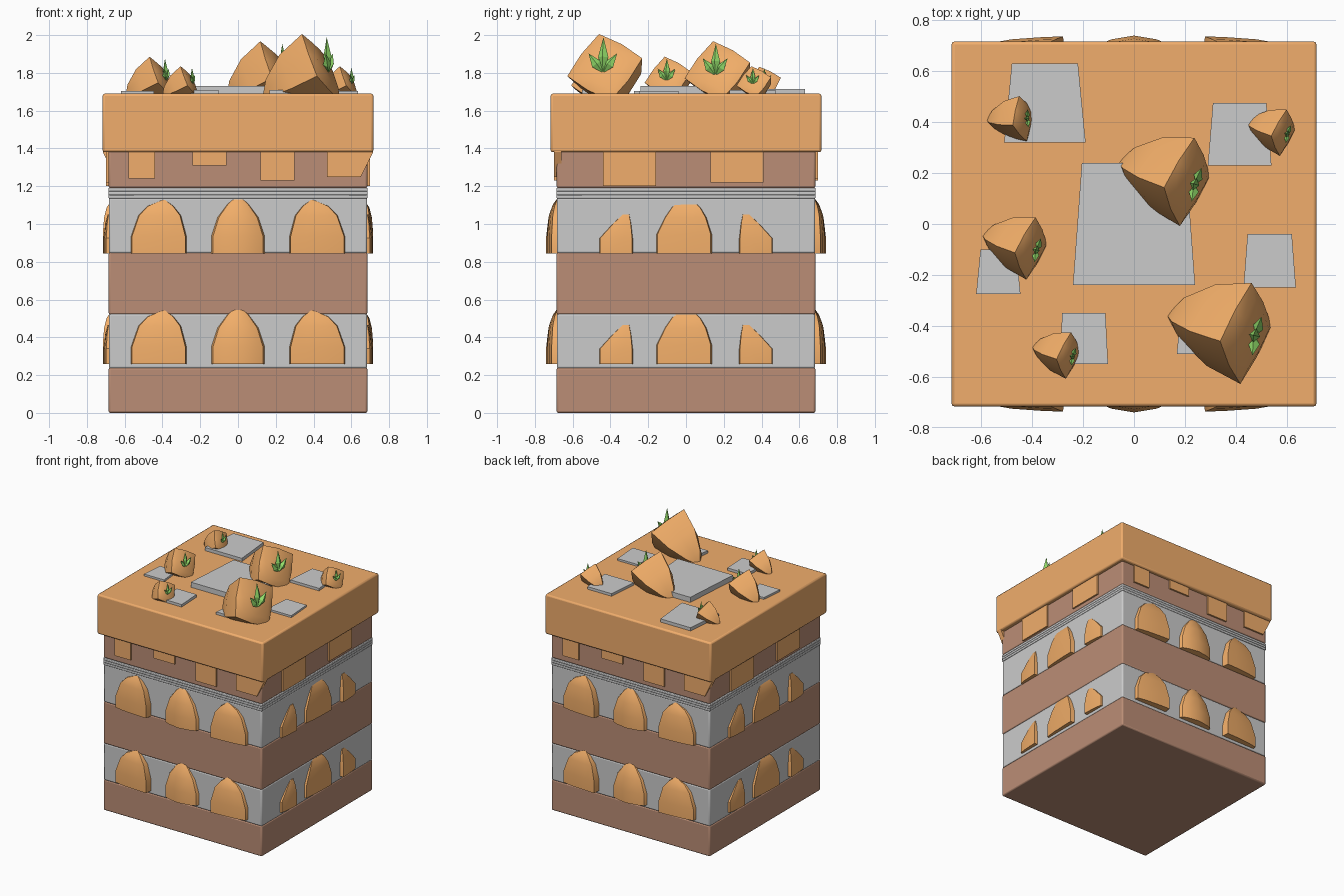
import bpy, bmesh, math
from mathutils import Matrix, Vector

if "Cube" in bpy.data.objects:
    bpy.data.objects.remove(bpy.data.objects["Cube"])


def material(name, rgb):
    m = bpy.data.materials.new(name)
    m.diffuse_color = (*rgb, 1)
    m.use_nodes = True
    m.node_tree.nodes["Principled BSDF"].inputs["Base Color"].default_value = m.diffuse_color
    return m


SPONGE = material("sponge", (0.50, 0.27, 0.18))
ICING = material("icing", (0.88, 0.42, 0.15))
FRUIT = material("fruit", (0.88, 0.42, 0.14))
LEAF = material("leaf", (0.30, 0.75, 0.15))


def finish(name, bm, mat=None, smooth=None, bevel=0):
    bmesh.ops.recalc_face_normals(bm, faces=bm.faces)
    me = bpy.data.meshes.new(name)
    bm.to_mesh(me)
    bm.free()
    ob = bpy.data.objects.new(name, me)
    bpy.context.collection.objects.link(ob)
    if mat:
        me.materials.append(mat)
    if bevel:
        b = ob.modifiers.new("bevel", 'BEVEL')
        b.width, b.segments = bevel, 2
    if smooth:
        bpy.ops.object.select_all(action='DESELECT')
        ob.select_set(True)
        bpy.context.view_layer.objects.active = ob
        bpy.ops.object.shade_smooth_by_angle(angle=math.radians(smooth))
    return ob


def slab(name, half, z0, z1, mat=None, bevel=0.01):
    bm = bmesh.new()
    bmesh.ops.create_cube(bm, size=1, matrix=Matrix.Translation((0, 0, (z0 + z1) / 2))
                          @ Matrix.Diagonal((2 * half, 2 * half, z1 - z0, 1)))
    return finish(name, bm, mat, 40, bevel)


def loft(bm, rings, closed=True):
    """Skin a list of point rings and cap both ends."""
    rows = [[bm.verts.new(p) for p in r] for r in rings]
    n = len(rows[0])
    for a, b in zip(rows, rows[1:]):
        for i in range(n):
            j = (i + 1) % n
            bm.faces.new((a[i], a[j], b[j], b[i]))
    bm.faces.new(rows[0])
    bm.faces.new(rows[-1])


def prism(bm, outline, mat4):
    """Extrude an outline given in xyz pairs (near, far)."""
    loft(bm, [[mat4 @ Vector(p) for p in side] for side in outline])


# Sponge and cream layers
slab("bottom_sponge", 0.685, 0, 0.24, SPONGE)
slab("lower_cream", 0.684, 0.235, 0.525)
slab("middle_sponge", 0.685, 0.52, 0.85, SPONGE)
slab("upper_cream", 0.684, 0.845, 1.14)
for i in range(3):
    slab(f"cream_ridge_{i}", 0.686, 1.135 + i * 0.018, 1.155 + i * 0.018, None, 0.005)
slab("top_sponge", 0.685, 1.19, 1.40, SPONGE)
slab("icing_cap", 0.717, 1.38, 1.69, ICING, 0.012)

# Icing drips: left, right, bottom on each face
front_drips = [(-0.58, -0.44, 1.24), (-0.24, -0.06, 1.31), (0.12, 0.30, 1.23)]
side_drips = [(-0.44, -0.16, 1.20), (0.13, 0.41, 1.22)]
bm = bmesh.new()
for k in range(4):
    turn = Matrix.Rotation(k * math.pi / 2, 4, 'Z')
    shapes = [[(l, 1.39), (l, b), (r, b), (r, 1.39)]
              for l, r, b in (side_drips if k % 2 else front_drips)]
    if k % 2 == 0:  # slanted drip at the corner
        shapes.append([(0.47, 1.39), (0.47, 1.25), (0.65, 1.25), (0.715, 1.38), (0.715, 1.39)])
    for s in shapes:
        prism(bm, [[(x, -0.66, z) for x, z in s], [(x, -0.698, z) for x, z in s]], turn)
finish("icing_drips", bm, ICING)

# Fruit slices pressed into the cream: rows of (height, left, right, depth)
RIDGE = [(0, -0.3), (0.06, 0.45), (0.2, 0.75), (0.5, 1), (0.8, 0.75), (0.94, 0.45), (1, -0.3)]
FLAT = [(0, -0.3), (0.03, 0.55), (0.3, 0.8), (0.7, 0.95), (0.97, 1), (1, -0.3)]
middle = [(0, -0.15, 0.15, 1), (0.09, -0.15, 0.15, 1), (0.19, -0.115, 0.115, 0.8),
          (0.26, -0.06, 0.06, 0.4), (0.285, -0.03, 0.03, 0.1)]
outer = [(0, -0.57, -0.27, 1), (0.09, -0.57, -0.27, 1), (0.20, -0.53, -0.30, 0.8),
         (0.25, -0.48, -0.34, 0.5), (0.282, -0.40, -0.385, 0.1)]
wide = [(0, -0.16, 0.14, 1), (0.10, -0.16, 0.14, 1), (0.19, -0.115, 0.11, 0.8),
        (0.24, -0.08, 0.08, 0.45), (0.26, -0.06, 0.06, 0.1)]
sliver = [(0, -0.46, -0.28, 1), (0.08, -0.46, -0.28, 1), (0.16, -0.385, -0.29, 0.7),
          (0.205, -0.335, -0.30, 0.3)]


def slice_rings(rows, section, depth, flip):
    return [[Vector((flip * (l + (r - l) * u), -0.68 - depth * d * v, z))
             for u, v in section] for z, l, r, d in rows]


for level, z0 in (("lower", 0.26), ("upper", 0.845)):
    bm = bmesh.new()
    for k in range(4):
        m = Matrix.Translation((0, 0, z0)) @ Matrix.Rotation(k * math.pi / 2, 4, 'Z')
        if k % 2 == 0:
            parts = [(middle, RIDGE, 0.06, 1), (outer, FLAT, 0.057, 1), (outer, FLAT, 0.057, -1)]
        else:
            parts = [(wide, FLAT, 0.036, 1), (sliver, FLAT, 0.032, 1), (sliver, FLAT, 0.032, -1)]
        for p in parts:
            loft(bm, [[m @ v for v in r] for r in slice_rings(*p)])
    finish(level + "_fruit_slices", bm, FRUIT, 35)

# Cream patches on top: x centre, half widths back/front, y back, y front, top height
patches = [(-0.35, 0.13, 0.16, 0.63, 0.32, 1.715), (0.415, 0.105, 0.125, 0.475, 0.23, 1.71),
           (0, 0.205, 0.24, 0.24, -0.24, 1.73), (-0.533, 0.07, 0.087, -0.10, -0.275, 1.705),
           (-0.197, 0.085, 0.095, -0.35, -0.55, 1.71), (0.533, 0.087, 0.103, -0.04, -0.25, 1.705),
           (0.265, 0.08, 0.097, -0.33, -0.51, 1.71)]
bm = bmesh.new()
for cx, wb, wf, yb, yf, top in patches:
    quad = [(cx - wb, yb), (cx + wb, yb), (cx + wf, yf), (cx - wf, yf)]
    prism(bm, [[(x, y, 1.68) for x, y in quad], [(x, y, top) for x, y in quad]], Matrix())
finish("cream_patches", bm)

# Whole fruits lying on top: tip x, tip y, scale, turn in degrees
fruits = [(0.13, -0.35, 1.0, 0), (-0.06, 0.25, 0.88, -3), (-0.595, -0.04, 0.62, -2),
          (-0.40, -0.48, 0.46, 0), (-0.58, 0.41, 0.45, 16), (0.445, 0.40, 0.46, -2)]
axis = Vector((0.84, -0.2, 0.45)).normalized()
body = [(-0.345, 0.02), (-0.29, 0.085), (-0.16, 0.165), (0, 0.205), (0.025, 0.14)]
for i, (x, y, s, deg) in enumerate(fruits):
    m = (Matrix.Translation((x, y, 1.69)) @ Matrix.Rotation(math.radians(deg), 4, 'Z')
         @ Matrix.Scale(s, 4) @ Matrix.Translation((0.31, -0.08, 0.14))
         @ axis.to_track_quat('Z', 'Y').to_matrix().to_4x4())
    bm = bmesh.new()
    rings = []
    for h, r in body:
        ring = []
        for k in range(8):
            a = math.radians(15 + 45 * k)
            q = r * (0.77 if k % 2 else 1)
            ring.append(m @ Vector((q * math.cos(a), q * math.sin(a), h)))
        rings.append(ring)
    loft(bm, rings)
    finish(f"fruit_{i}", bm, FRUIT, 40)

    # Three pointed leaf blades
    bm = bmesh.new()
    for a, length in ((-38, 0.13), (0, 0.19), (38, 0.13)):
        a = math.radians(a)
        along = Vector((math.sin(a), 0.9 * math.cos(a), 0.42)).normalized()
        side = Vector((math.cos(a), -math.sin(a), 0))
        out = side.cross(along)
        start = Vector((0, -0.045, 0.02))
        mid = start + along * length * 0.45
        ends = [bm.verts.new(m @ start), bm.verts.new(m @ (start + along * length))]
        ring = [bm.verts.new(m @ (mid + d)) for d in
                (side * 0.028, out * 0.022, -side * 0.028, -out * 0.022)]
        for k in range(4):
            for e in ends:
                bm.faces.new((ring[k], ring[(k + 1) % 4], e))
    finish(f"leaf_{i}", bm, LEAF)
